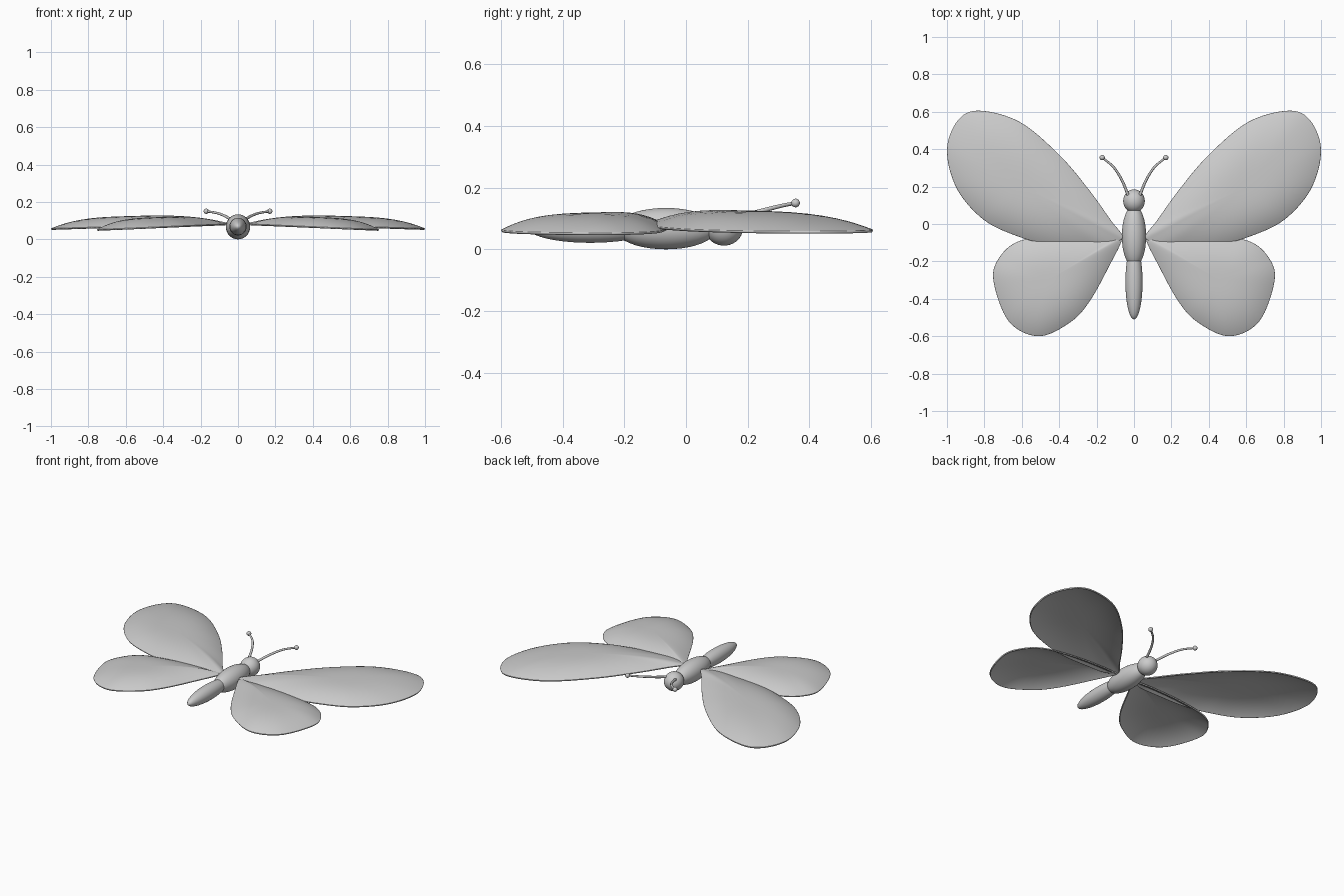
import bpy, bmesh, math
from mathutils import Vector

cube = bpy.data.objects.get("Cube")
if cube:
    bpy.data.objects.remove(cube, do_unlink=True)

grey = bpy.data.materials.new("soft_grey")
grey.use_nodes = True
grey.diffuse_color = (0.6, 0.6, 0.6, 1)
grey.node_tree.nodes["Principled BSDF"].inputs["Base Color"].default_value = (0.6, 0.6, 0.6, 1)


def smooth_path(points, steps, closed):
    """Catmull-Rom spline through the points."""
    pts = [Vector(p) for p in points]
    n = len(pts)
    pick = (lambda i: pts[i % n]) if closed else (lambda i: pts[max(0, min(n - 1, i))])
    out = []
    for i in range(n if closed else n - 1):
        a, b, c, d = (pick(i + k) for k in (-1, 0, 1, 2))
        for j in range(steps):
            t = j / steps
            out.append(0.5 * (2 * b + (c - a) * t + (2 * a - 5 * b + 4 * c - d) * t**2
                              + (3 * b - a - 3 * c + d) * t**3))
    return out if closed else out + [pts[-1]]


def add_mesh(name, bm):
    bmesh.ops.recalc_face_normals(bm, faces=bm.faces)
    mesh = bpy.data.meshes.new(name)
    bm.to_mesh(mesh)
    bm.free()
    mesh.materials.append(grey)
    mesh.shade_smooth()
    obj = bpy.data.objects.new(name, mesh)
    bpy.context.collection.objects.link(obj)
    return obj


def ellipsoid(name, centre, radii):
    bm = bmesh.new()
    bmesh.ops.create_uvsphere(bm, u_segments=32, v_segments=20, radius=1)
    for v in bm.verts:
        v.co = Vector(centre) + Vector(r * c for r, c in zip(radii, v.co))
    return add_mesh(name, bm)


def wing(name, side, outline, centre, dome, rim, slope, rings=12):
    """Domed thin shell; the rim drops gently towards the tip."""
    edge = smooth_path(outline, 8, True)
    mid = Vector(centre)
    bm = bmesh.new()

    def vert(p, s):
        z = rim - slope * p.x + dome * (1 - s**3)
        return bm.verts.new((side * p.x, p.y, z))

    loops = []
    for k in range(1, rings + 1):
        s = math.sin(k / rings * math.pi / 2)
        loops.append([vert(mid.lerp(p, s), s) for p in edge])
    hub = vert(mid, 0)
    n = len(edge)
    for i in range(n):
        j = (i + 1) % n
        bm.faces.new((hub, loops[0][i], loops[0][j]))
        for a, b in zip(loops, loops[1:]):
            bm.faces.new((a[i], b[i], b[j], a[j]))
    obj = add_mesh(name, bm)
    # Outer side is the upper one
    if obj.data.polygons[0].normal.z < 0:
        obj.data.flip_normals()
    shell = obj.modifiers.new("thickness", 'SOLIDIFY')
    shell.thickness = 0.008
    shell.offset = -1
    return obj


def antenna(name, side):
    curve = bpy.data.curves.new(name, 'CURVE')
    curve.dimensions = '3D'
    curve.bevel_depth = 0.008
    curve.bevel_resolution = 3
    curve.use_fill_caps = True
    path = smooth_path([(0.03, 0.15, 0.1), (0.065, 0.235, 0.122),
                        (0.11, 0.305, 0.14), (0.17, 0.355, 0.15)], 6, False)
    spline = curve.splines.new('POLY')
    spline.points.add(len(path) - 1)
    for i, (point, p) in enumerate(zip(spline.points, path)):
        point.co = (side * p.x, p.y, p.z, 1)
        point.radius = 1 - 0.3 * i / len(path)
    curve.materials.append(grey)
    bpy.context.collection.objects.link(bpy.data.objects.new(name, curve))
    ellipsoid(name + "_tip", (side * 0.17, 0.355, 0.15), (0.014,) * 3)


# Body
ellipsoid("thorax", (0, -0.065, 0.067), (0.065, 0.165, 0.067))
ellipsoid("head", (0, 0.123, 0.07), (0.058, 0.062, 0.058))
ellipsoid("abdomen", (0, -0.31, 0.068), (0.046, 0.2, 0.047))

# Wing outlines, from the root round to the root
fore = [(0.062, -0.06), (0.12, 0.015), (0.235, 0.175), (0.395, 0.365), (0.61, 0.545),
        (0.83, 0.606), (0.945, 0.55), (1, 0.39), (0.945, 0.185), (0.8, 0.02),
        (0.61, -0.07), (0.45, -0.108), (0.26, -0.118), (0.145, -0.118), (0.08, -0.09)]
hind = [(0.065, -0.085), (0.13, -0.22), (0.235, -0.41), (0.34, -0.525), (0.51, -0.6),
        (0.67, -0.52), (0.752, -0.3), (0.717, -0.175), (0.61, -0.09), (0.4, -0.06),
        (0.2, -0.06), (0.1, -0.07)]

for label, side in (("left", 1), ("right", -1)):
    wing(label + "_fore_wing", side, fore, (0.6, 0.2), 0.053, 0.09, 0.032)
    wing(label + "_hind_wing", side, hind, (0.46, -0.3), 0.052, 0.085, 0.043)
    antenna(label + "_antenna", side)
